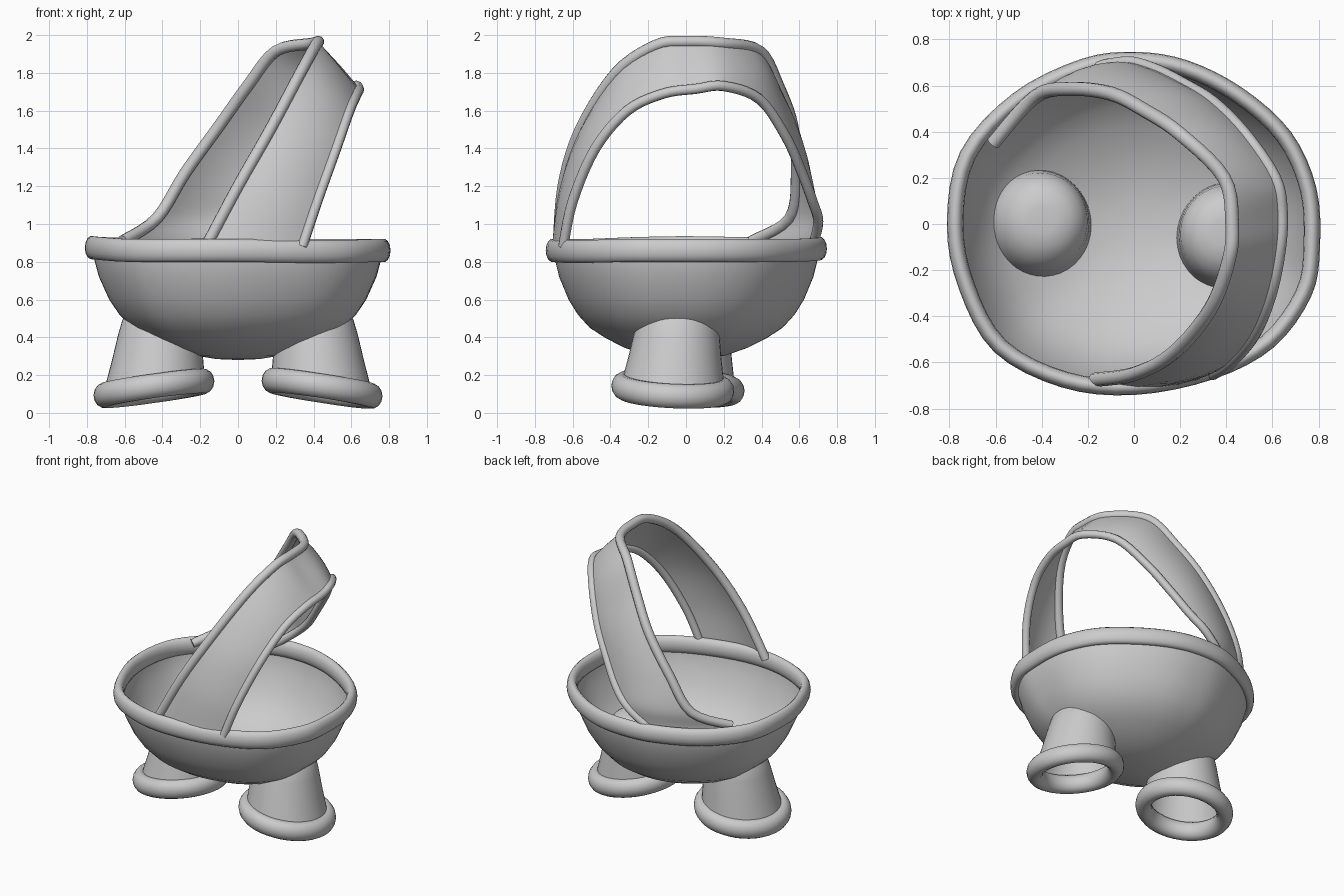
import bpy, bmesh, math
from mathutils import Vector

if "Cube" in bpy.data.objects:
    bpy.data.objects.remove(bpy.data.objects["Cube"])


def loft(name, rings, around=True, along=False):
    """Skin a list of equal-length point rows into a smooth mesh."""
    bm = bmesh.new()
    rows = [[bm.verts.new(p) for p in r] for r in rings]
    n, m = len(rows), len(rows[0])
    for i in range(n if along else n - 1):
        a, b = rows[i], rows[(i + 1) % n]
        for j in range(m if around else m - 1):
            k = (j + 1) % m
            bm.faces.new((a[j], a[k], b[k], b[j]))
    bmesh.ops.remove_doubles(bm, verts=bm.verts, dist=0.0001)
    bmesh.ops.recalc_face_normals(bm, faces=bm.faces)
    me = bpy.data.meshes.new(name)
    bm.to_mesh(me)
    bm.free()
    for p in me.polygons:
        p.use_smooth = True
    ob = bpy.data.objects.new(name, me)
    bpy.context.collection.objects.link(ob)
    return ob


def spline(pts, steps, closed=False):
    """Smooth path through a few points."""
    P = [Vector(p) for p in pts]
    n = len(P)
    get = (lambda i: P[i % n]) if closed else (lambda i: P[max(0, min(n - 1, i))])
    out = []
    for i in range(n if closed else n - 1):
        a, b, c, d = (get(i + k) for k in (-1, 0, 1, 2))
        for s in range(steps):
            t = s / steps
            out.append(0.5 * (2 * b + (c - a) * t + (2 * a - 5 * b + 4 * c - d) * t * t
                              + (3 * b - a - 3 * c + d) * t ** 3))
    if not closed:
        out.append(P[-1])
    return out


def ring_tube(name, loop, centre, rx, rz, seg=14):
    """Closed tube with an upright elliptical section around a loop."""
    rings = []
    for p in loop:
        d = p - Vector(centre)
        d.z = 0
        d.normalize()
        rings.append([p + d * rx * math.cos(a) + Vector((0, 0, rz * math.sin(a)))
                      for a in (2 * math.pi * j / seg for j in range(seg))])
    return loft(name, rings, True, True)


def piping(name, path, r):
    """Open round tube along a path."""
    cu = bpy.data.curves.new(name, 'CURVE')
    cu.dimensions = '3D'
    cu.bevel_depth, cu.bevel_resolution, cu.use_fill_caps = r, 3, True
    sp = cu.splines.new('POLY')
    sp.points.add(len(path) - 1)
    for q, p in zip(sp.points, path):
        q.co = (*p, 1)
    sp.use_smooth = True
    ob = bpy.data.objects.new(name, cu)
    bpy.context.collection.objects.link(ob)


# Rim: slightly irregular oval
outline = [(-.775, 0, .875), (-.72, .3, .87), (-.5, .54, .865), (-.22, .68, .87),
           (0, .71, .87), (.22, .675, .865), (.45, .56, .86), (.65, .38, .86),
           (.755, .15, .86), (.77, -.1, .86), (.735, -.3, .86), (.58, -.51, .855),
           (.33, -.64, .855), (0, -.705, .86), (-.3, -.675, .86), (-.58, -.53, .86),
           (-.725, -.27, .87)]
rim = spline(outline, 4, True)
ring_tube("rim", rim, (0, 0, .86), .036, .062)

# Bowl: rim outline shrunk down to the base
bowl_profile = [(.99, .905), (.985, .82), (.95, .72), (.88, .6), (.81, .52), (.72, .45),
                (.6, .395), (.46, .345), (.3, .305), (.15, .285), (0, .28)]
loft("bowl", [[(p.x * s, p.y * s, z) for p in rim] for s, z in bowl_profile])

# Legs: hollow tapered domes with slanted openings, each with a thick foot ring
leg_profile = [(.27, 0), (.26, .06), (.24, .17), (.22, .3), (.205, .37), (.17, .43),
               (.12, .465), (.06, .48), (0, .475)]
N = 40
circle = [(math.cos(2 * math.pi * i / N), math.sin(2 * math.pi * i / N)) for i in range(N)]
for side, sx, cy, slope in (("left", -1, -.015, .14), ("right", 1, -.07, .155)):
    def level(r, h):
        t = h / .48
        cx = sx * (.445 - .05 * t)
        y0 = cy + .035 * t
        return [Vector((cx + r * c, y0 + r * s * 1.02,
                        .13 + h + (-sx * slope * c - .05 * s) * r * (1 - t)))
                for c, s in circle]
    loft(side + "_leg", [level(r, h) for r, h in leg_profile])
    ring_tube(side + "_foot_ring", level(.265, 0), (sx * .445, cy, 0), .055, .066)

# Handle: leaning arched band with piping on both edges
upper = [(-.17, -.675, .88), (0, -.65, 1.2), (.17, -.56, 1.5), (.33, -.37, 1.8),
         (.41, -.16, 1.945), (.425, 0, 1.965), (.39, .2, 1.955), (.2, .39, 1.915),
         (.05, .49, 1.73), (-.1, .565, 1.52), (-.28, .585, 1.27), (-.43, .55, 1.03),
         (-.61, .35, .91)]
lower = [(.34, -.65, .88), (.42, -.6, 1.12), (.52, -.48, 1.4), (.59, -.31, 1.6),
         (.63, -.12, 1.69), (.64, .05, 1.715), (.61, .2, 1.73), (.48, .39, 1.66),
         (.34, .53, 1.46), (.21, .61, 1.28), (.09, .67, 1.12), (-.03, .7, 1.01),
         (-.2, .67, .88)]
up, low = spline(upper, 5), spline(lower, 5)
piping("handle_upper_piping", up, .031)
piping("handle_lower_piping", low, .027)
rows = []
for a, b in zip(up, low):
    row = []
    for k in range(7):
        t = k / 6
        p = a.lerp(b, t)
        out = Vector((p.x, p.y, 0)).normalized()
        row.append(p + out * .05 * 4 * t * (1 - t) * abs(p.y) / .7)
    rows.append(row)
loft("handle_band", rows, around=False)
